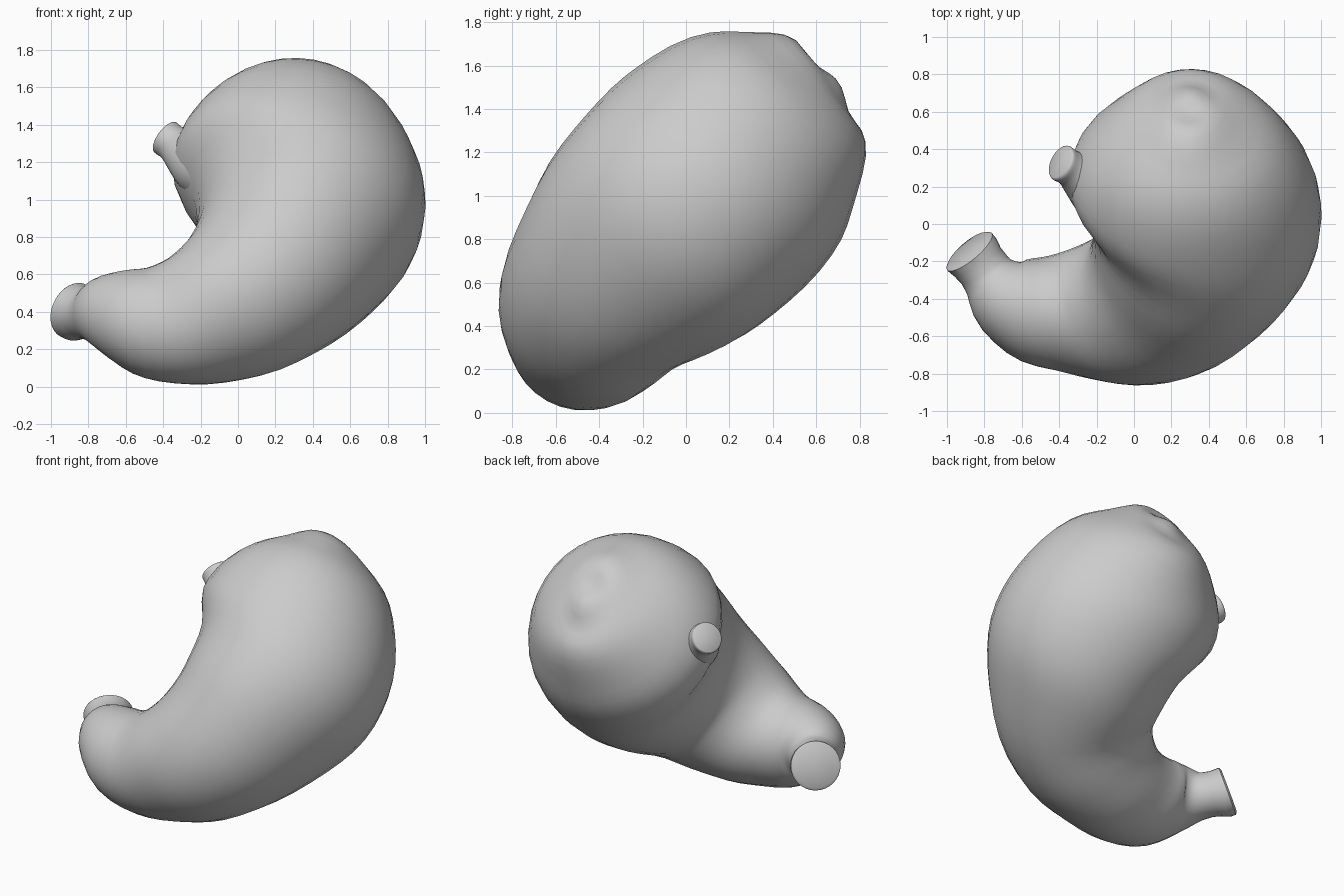
import bpy, bmesh, math
from mathutils import Vector

if "Cube" in bpy.data.objects:
    bpy.data.objects.remove(bpy.data.objects["Cube"])

SIDES = 32


def world(x, d, n):
    # the organ lies in a plane tilted back: d runs up the plane, n is its depth
    return Vector((x, 0.65 * d + 0.76 * n, 0.76 * d - 0.65 * n))


def spline(rows, steps):
    # Catmull-Rom interpolation between rows of numbers
    out = []
    for i in range(len(rows) - 1):
        a, b = rows[max(i - 1, 0)], rows[i]
        c, e = rows[i + 1], rows[min(i + 2, len(rows) - 1)]
        for s in range(steps):
            t = s / steps
            out.append([0.5 * (2 * q + (r - p) * t + (2 * p - 5 * q + 4 * r - w) * t * t
                               + (3 * q - p - 3 * r + w) * t ** 3)
                        for p, q, r, w in zip(a, b, c, e)])
    return out + [list(rows[-1])]


def loft(name, rings):
    # skin over elliptical rings (centre, half axis u, half axis v), capped at both ends
    bm = bmesh.new()
    loops = []
    for c, u, v in rings:
        loops.append([bm.verts.new(c + u * math.cos(k * math.tau / SIDES)
                                   + v * math.sin(k * math.tau / SIDES)) for k in range(SIDES)])
    for a, b in zip(loops, loops[1:]):
        for k in range(SIDES):
            j = (k + 1) % SIDES
            bm.faces.new((a[k], a[j], b[j], b[k]))
    bm.faces.new(loops[0])
    bm.faces.new(loops[-1])
    bmesh.ops.recalc_face_normals(bm, faces=bm.faces)
    me = bpy.data.meshes.new(name)
    bm.to_mesh(me)
    bm.free()
    ob = bpy.data.objects.new(name, me)
    bpy.context.collection.objects.link(ob)
    bpy.ops.object.select_all(action='DESELECT')
    ob.select_set(True)
    bpy.context.view_layer.objects.active = ob
    bpy.ops.object.shade_smooth_by_angle(angle=math.radians(45))
    return ob


# stomach: inner curve (x, d), outer curve (x, d), depth n, half thickness
rows = [
    (0.28, 1.615, 0.32, 1.615, -0.53, 0.02),
    (0.19, 1.60, 0.41, 1.60, -0.53, 0.15),
    (0.06, 1.55, 0.54, 1.545, -0.54, 0.31),
    (-0.12, 1.43, 0.76, 1.39, -0.55, 0.455),
    (-0.29, 1.24, 0.92, 1.14, -0.575, 0.58),
    (-0.35, 1.03, 1.00, 0.85, -0.59, 0.635),
    (-0.24, 0.80, 0.97, 0.55, -0.615, 0.63),
    (-0.22, 0.60, 0.82, 0.26, -0.64, 0.59),
    (-0.24, 0.46, 0.56, -0.07, -0.65, 0.50),
    (-0.29, 0.36, 0.25, -0.28, -0.625, 0.44),
    (-0.38, 0.28, -0.05, -0.36, -0.595, 0.38),
    (-0.49, 0.25, -0.32, -0.38, -0.58, 0.31),
    (-0.57, 0.25, -0.58, -0.32, -0.575, 0.27),
    (-0.63, 0.245, -0.77, -0.16, -0.54, 0.215),
    (-0.68, 0.23, -0.87, 0.00, -0.47, 0.15),
]
pts = []
for ix, i_d, ox, od, n, h in spline(rows, 3):
    pts.append((world(ix, i_d, n), world(ox, od, n), h))

# outlet tube continues the same skin: centre x, y, z, radius
tube_axis = Vector((-0.60, 0.74, 0.28)).normalized()
side = pts[-1][1] - pts[-1][0]
side = (side - tube_axis * side.dot(tube_axis)).normalized()
for x, y, z, r in [(-0.80, -0.245, 0.396, 0.143), (-0.835, -0.205, 0.398, 0.145),
                   (-0.865, -0.165, 0.40, 0.156), (-0.88, -0.147, 0.407, 0.155),
                   (-0.886, -0.14, 0.41, 0.14)]:
    c = Vector((x, y, z))
    pts.append((c - side * r, c + side * r, r))

mids = [(a + b) / 2 for a, b, h in pts]
rings = []
for i, (a, b, h) in enumerate(pts):
    tangent = mids[min(i + 1, len(mids) - 1)] - mids[max(i - 1, 0)]
    u = (b - a) / 2
    rings.append((mids[i], u, u.cross(tangent).normalized() * h))
loft("stomach_body", rings)

# gullet stub, flaring into the inner curve: centre x, y, z, radius across, radius down
stub = [
    (-0.08, 0.17, 1.17, 0.24, 0.22),
    (-0.20, 0.21, 1.21, 0.18, 0.18),
    (-0.29, 0.26, 1.26, 0.125, 0.13),
    (-0.345, 0.30, 1.30, 0.098, 0.10),
    (-0.385, 0.325, 1.33, 0.10, 0.10),
    (-0.395, 0.332, 1.337, 0.09, 0.09),
]
axis = Vector((-0.75, 0.38, 0.54)).normalized()
across = axis.cross(Vector((0, 0, 1))).normalized()
down = axis.cross(across)
loft("gullet_stub", [(Vector(r[:3]), across * r[3], down * r[4]) for r in spline(stub, 3)])
